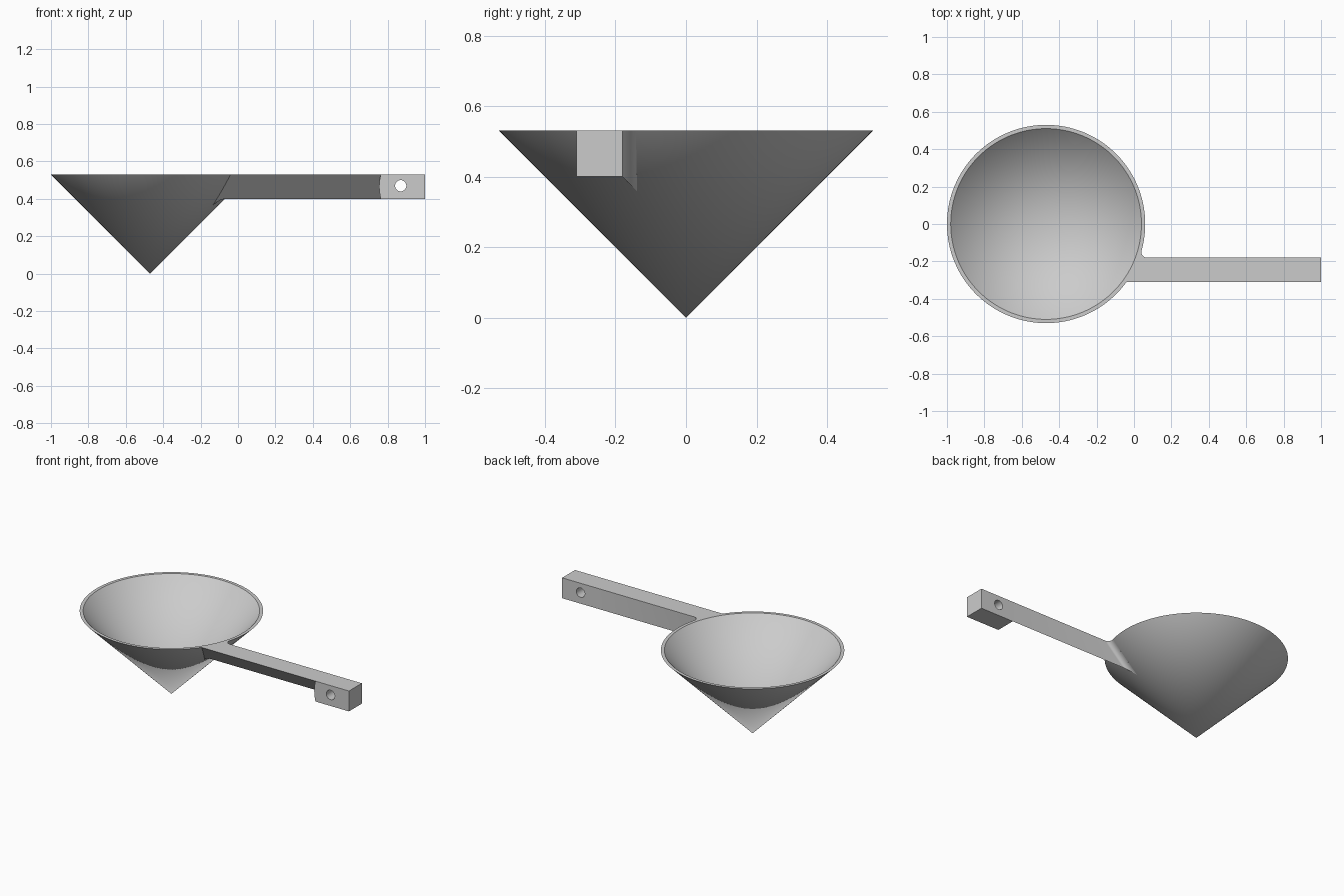
import bpy, bmesh, math
from mathutils import Matrix, Vector

if "Cube" in bpy.data.objects:
    bpy.data.objects.remove(bpy.data.objects["Cube"])

CX = -0.47              # funnel axis
R = 0.53                # rim radius, equal to the height
WALL = 0.02
BACK, FRONT = -0.18, -0.31
LOW = 0.40
FILLET = 0.03

grey = bpy.data.materials.new("light grey")
grey.use_nodes = True
colour = (0.6, 0.6, 0.6, 1)
grey.diffuse_color = colour
grey.node_tree.nodes["Principled BSDF"].inputs["Base Color"].default_value = colour


def finish(bm, name):
    bmesh.ops.remove_doubles(bm, verts=bm.verts, dist=1e-5)
    bmesh.ops.recalc_face_normals(bm, faces=bm.faces)
    mesh = bpy.data.meshes.new(name)
    bm.to_mesh(mesh)
    bm.free()
    mesh.materials.append(grey)
    ob = bpy.data.objects.new(name, mesh)
    bpy.context.collection.objects.link(ob)
    return ob


def smooth(ob):
    bpy.ops.object.select_all(action="DESELECT")
    ob.select_set(True)
    bpy.context.view_layer.objects.active = ob
    bpy.ops.object.shade_smooth_by_angle(angle=math.radians(30))


def loft(bm, rings):
    rings = [[bm.verts.new(p) for p in ring] for ring in rings]
    for a, b in zip(rings, rings[1:]):
        for i in range(len(a)):
            j = (i + 1) % len(a)
            bm.faces.new((a[i], a[j], b[j], b[i]))
    bm.faces.new(rings[0])
    bm.faces.new(rings[-1])


# Funnel: thin conical shell, open at the top
bm = bmesh.new()
profile = [(0, 0), (R, R), (R - WALL, R), (0, WALL)]
verts = [bm.verts.new((CX + r, 0, z)) for r, z in profile]
edges = [bm.edges.new(pair) for pair in zip(verts, verts[1:])]
bmesh.ops.spin(bm, geom=verts + edges, cent=(CX, 0, 0), axis=(0, 0, 1),
               angle=math.tau, steps=128, use_duplicate=False)
smooth(finish(bm, "funnel_cone"))


# Handle: horizontal sections that hug the cone, with a fillet at the back
def handle_section(z):
    cy = BACK + FILLET
    cx = math.sqrt((z + FILLET) ** 2 - cy ** 2)
    start = math.atan2(-cy, -cx)            # towards the cone axis
    end = math.pi * 1.5                     # towards the handle back
    pts = []
    for i in range(9):
        a = start + (end - start) * i / 8
        pts.append((CX + cx + FILLET * math.cos(a), cy + FILLET * math.sin(a), z))
    pts += [(0.775, BACK, z), (0.775, FRONT - 0.01, z)]
    inner = z - 0.005                       # ends buried in the funnel wall
    a0, a1 = math.asin((FRONT - 0.01) / inner), math.atan2(cy, cx)
    for i in range(13):
        a = a0 + (a1 - a0) * i / 12
        pts.append((CX + inner * math.cos(a), inner * math.sin(a), z))
    return pts


bm = bmesh.new()
bottom = 0.34
loft(bm, [handle_section(bottom + (R - bottom) * i / 12) for i in range(13)])
# Sloping underside
cut = bmesh.ops.bisect_plane(bm, geom=bm.verts[:] + bm.edges[:] + bm.faces[:],
                             plane_co=(0, FRONT, R), plane_no=(0, -1, -1),
                             clear_outer=True)
rim = [e for e in cut["geom_cut"] if isinstance(e, bmesh.types.BMEdge)]
bmesh.ops.holes_fill(bm, edges=rim, sides=0)
smooth(finish(bm, "handle_bar"))

# End block with a gently bowed inner side
bm = bmesh.new()
mid, half, bow = (LOW + R) / 2, (R - LOW) / 2, 0.25
side = [(1, LOW), (1, R)]
for i in range(13):
    dz = half - 2 * half * i / 12
    side.append((0.755 + bow - math.sqrt(bow ** 2 - dz ** 2), mid + dz))
loft(bm, [[(x, y, z) for x, z in side] for y in (FRONT, BACK)])
block = finish(bm, "handle_end_block")

# Hanging hole through the block
bm = bmesh.new()
bmesh.ops.create_cone(bm, segments=32, radius1=0.03, radius2=0.03, depth=0.4, cap_ends=True,
                      matrix=Matrix.Translation(Vector((0.87, (FRONT + BACK) / 2, 0.47)))
                      @ Matrix.Rotation(math.pi / 2, 4, "X"))
cutter = finish(bm, "hole_cutter")
cutter.hide_render = True
mod = block.modifiers.new("hanging hole", "BOOLEAN")
mod.operation = "DIFFERENCE"
mod.solver = "EXACT"
mod.object = cutter
bpy.context.view_layer.objects.active = block
bpy.ops.object.modifier_apply(modifier=mod.name)
bpy.data.objects.remove(cutter)
smooth(block)
